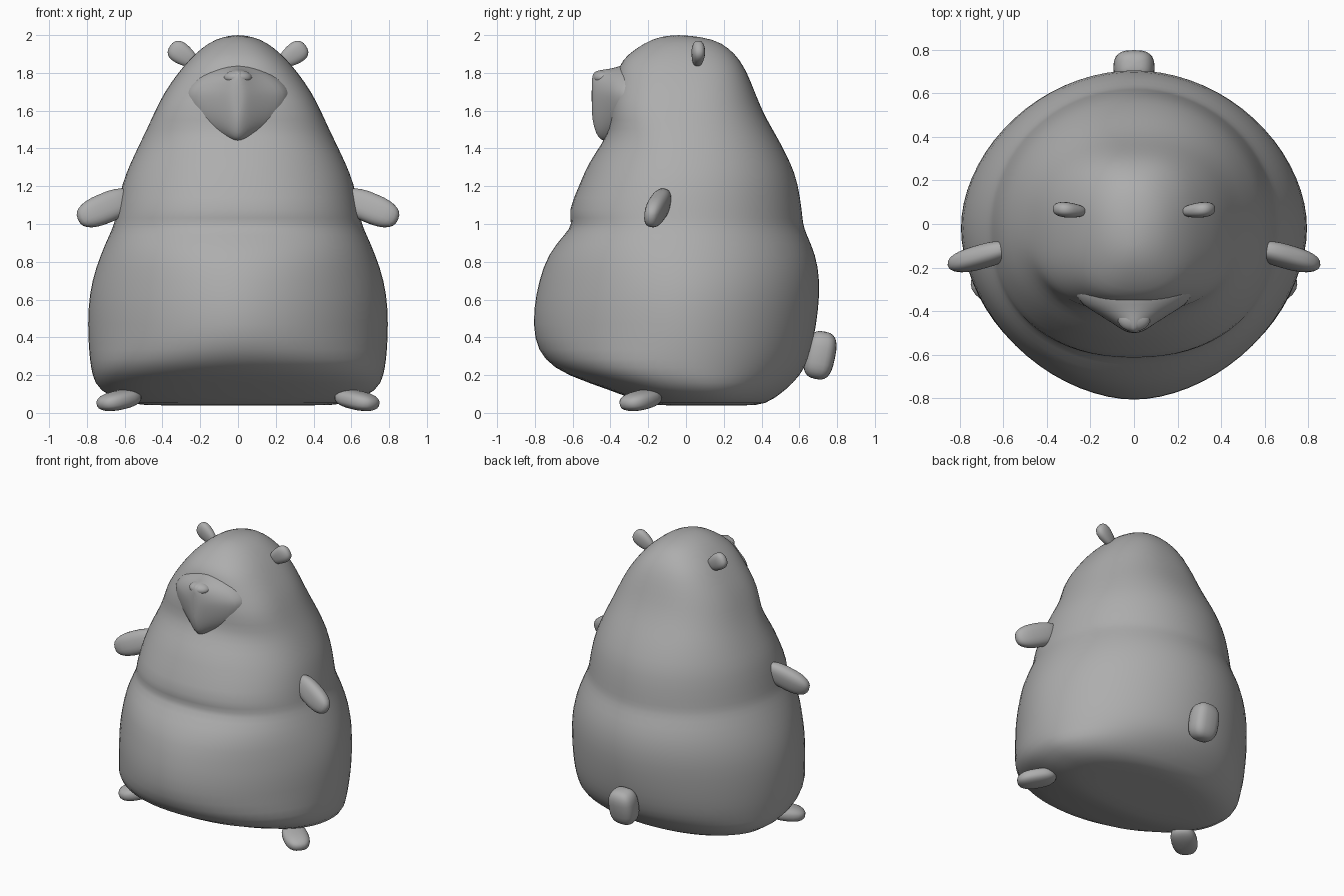
import bpy, bmesh, math
from mathutils import Vector, Matrix, Euler

if "Cube" in bpy.data.objects:
    bpy.data.objects.remove(bpy.data.objects["Cube"])

grey = bpy.data.materials.new("plain_grey")
grey.diffuse_color = (0.42, 0.42, 0.42, 1)
grey.use_nodes = True
grey.node_tree.nodes["Principled BSDF"].inputs["Base Color"].default_value = grey.diffuse_color


def finish(bm, name, mirror=False, subsurf=0):
    bmesh.ops.recalc_face_normals(bm, faces=bm.faces)
    for f in bm.faces:
        f.smooth = True
    me = bpy.data.meshes.new(name)
    bm.to_mesh(me)
    bm.free()
    me.materials.append(grey)
    ob = bpy.data.objects.new(name, me)
    bpy.context.collection.objects.link(ob)
    if mirror:
        m = ob.modifiers.new("mirror", 'MIRROR')
        m.use_mirror_merge = False
    if subsurf:
        s = ob.modifiers.new("smooth", 'SUBSURF')
        s.levels = s.render_levels = subsurf
    return ob


def power(c, e):
    return math.copysign(abs(c) ** e, c)


def blend(keys, z):
    """Straight-line interpolation through (z, value) keys."""
    for (z0, v0), (z1, v1) in zip(keys, keys[1:]):
        if z <= z1:
            return v0 + (v1 - v0) * max(0, z - z0) / (z1 - z0)
    return keys[-1][1]


def loft(name, rings):
    bm = bmesh.new()
    loops = [[bm.verts.new(p) for p in ring] for ring in rings]
    n = len(loops[0])
    for a, b in zip(loops, loops[1:]):
        for i in range(n):
            j = (i + 1) % n
            bm.faces.new((a[i], a[j], b[j], b[i]))
    bm.faces.new(loops[0])
    bm.faces.new(loops[-1])
    return finish(bm, name, subsurf=1)


def blob(name, loc, half, rot, e=0.75, mirror=True, taper=0.0):
    """Boxy ellipsoid; taper narrows its inner (-x) end."""
    bm = bmesh.new()
    bmesh.ops.create_uvsphere(bm, u_segments=24, v_segments=14, radius=1)
    for v in bm.verts:
        x, y, z = (power(c, e) for c in v.co)
        k = 1 - taper * (1 - x) / 2
        v.co = Vector((x * half[0], y * half[1] * k, z * half[2] * k))
    bm.transform(Matrix.Translation(loc) @ Euler(rot).to_matrix().to_4x4())
    return finish(bm, name, mirror)


# Body and head: z, half width, front y, back y
profile = [
    (0.04, 0.40, -0.10, 0.32), (0.04, 0.59, -0.20, 0.42),
    (0.12, 0.745, -0.40, 0.53), (0.20, 0.775, -0.64, 0.61),
    (0.28, 0.788, -0.755, 0.65), (0.39, 0.797, -0.81, 0.68),
    (0.55, 0.799, -0.812, 0.705), (0.70, 0.778, -0.782, 0.713),
    (0.84, 0.73, -0.735, 0.69), (0.95, 0.68, -0.64, 0.638),
    (1.00, 0.658, -0.60, 0.622), (1.06, 0.648, -0.632, 0.618),
    (1.22, 0.615, -0.56, 0.595), (1.32, 0.572, -0.52, 0.557),
    (1.42, 0.525, -0.45, 0.507), (1.50, 0.485, -0.405, 0.46),
    (1.60, 0.44, -0.405, 0.405), (1.70, 0.39, -0.385, 0.365),
    (1.80, 0.318, -0.365, 0.325), (1.87, 0.26, -0.34, 0.285),
    (1.93, 0.195, -0.265, 0.23), (1.98, 0.12, -0.18, 0.15),
    (2.0, 0.03, -0.09, 0.0),
]
# How square the outline is in front and behind, by height
square_front = [(0, 2.3), (0.12, 2.4), (0.4, 1.8), (0.7, 1.85), (1.0, 2.25),
                (1.4, 2.1), (1.6, 2.8), (1.9, 2.4), (2, 2)]
square_back = [(0, 2), (0.5, 1.9), (1.2, 2.05), (1.85, 2.5), (2, 2)]
SEG = 36
rings = []
for z, w, front, back in profile:
    yc = max(min(-0.02, back - 0.03), front + 0.03)
    if z < 0.25:
        yc = (front + back) / 2
    ring = []
    for i in range(SEG):
        t = math.tau * i / SEG
        c, s = math.cos(t), math.sin(t)
        e = 2 / blend(square_front if s < 0 else square_back, z)
        depth = yc - front if s < 0 else back - yc
        ring.append((w * power(c, e), yc + depth * power(s, e), z))
    rings.append(ring)
loft("body", rings)

# Pointed muzzle: y, half width, top z, bottom z
stations = [
    (-0.20, 0.32, 1.87, 1.40), (-0.35, 0.27, 1.84, 1.42),
    (-0.39, 0.205, 1.825, 1.43), (-0.43, 0.14, 1.82, 1.435),
    (-0.465, 0.085, 1.815, 1.45), (-0.488, 0.05, 1.805, 1.51),
    (-0.50, 0.02, 1.78, 1.58),
]
MID = 1.68
rings = []
for y, w, top, low in stations:
    ring = []
    for i in range(24):
        t = math.tau * i / 24
        c, s = power(math.cos(t), 1.15), power(math.sin(t), 1.15)
        ring.append((w * c, y, MID + s * (top - MID if s > 0 else MID - low)))
    rings.append(ring)
loft("muzzle", rings)

# Nose tip on the upper end of the muzzle
blob("nose", (0, -0.435, 1.775), (0.075, 0.058, 0.04), (0, 0, 0), 1.0, False)

# Limbs, ears and tail
blob("arms", (0.70, -0.15, 1.085), (0.165, 0.053, 0.08), (-0.2, 0.38, -0.28), 0.8)
blob("feet", (0.63, -0.24, 0.067), (0.13, 0.085, 0.05), (0, 0.18, -0.7), 0.8)
blob("ears", (0.29, 0.063, 1.895), (0.085, 0.042, 0.068), (0, -0.6, 0.1),
     0.85, True, 0.4)
blob("tail", (0, 0.71, 0.305), (0.095, 0.08, 0.128), (-0.2, 0, 0), 0.7, False)
